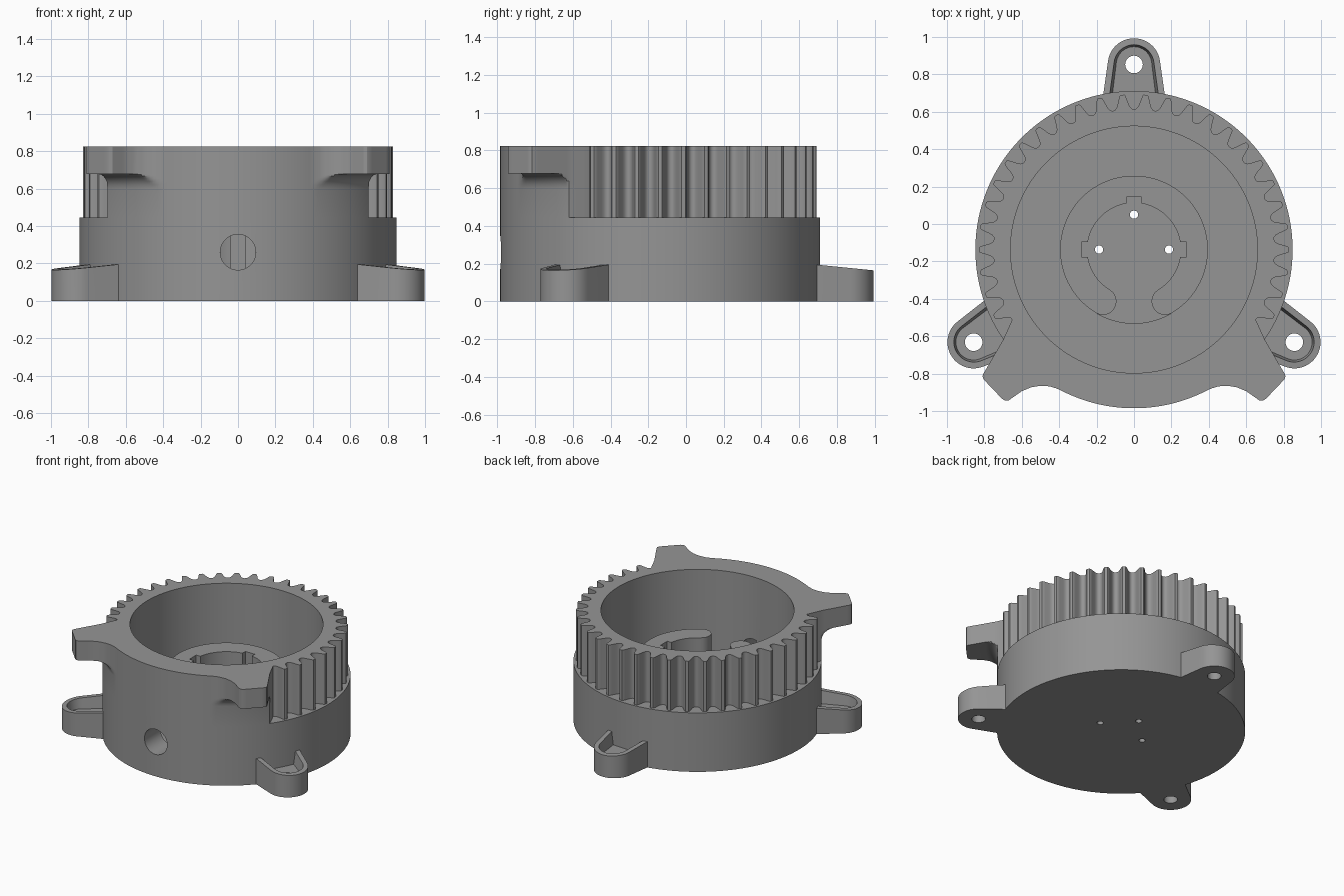
import bpy, bmesh, math
from math import sin, cos, pi, radians, hypot, atan2

if "Cube" in bpy.data.objects:
    bpy.data.objects.remove(bpy.data.objects["Cube"])

CY = -0.137            # body axis position in y
R_BODY, R_BORE = 0.848, 0.66
Z_STEP, Z_TOP, Z_FLOOR = 0.445, 0.825, 0.1

grey = bpy.data.materials.new("grey plastic")
grey.diffuse_color = (0.3, 0.3, 0.3, 1)
grey.use_nodes = True
grey.node_tree.nodes["Principled BSDF"].inputs["Base Color"].default_value = grey.diffuse_color


def finish(bm, name):
    bmesh.ops.remove_doubles(bm, verts=bm.verts, dist=1e-5)
    bmesh.ops.recalc_face_normals(bm, faces=bm.faces)
    me = bpy.data.meshes.new(name)
    bm.to_mesh(me)
    bm.free()
    ob = bpy.data.objects.new(name, me)
    me.materials.append(grey)
    bpy.context.collection.objects.link(ob)
    return ob


def loft(name, rings):
    """Closed solid through rings of equal point count, capped at both ends."""
    bm = bmesh.new()
    vs = [[bm.verts.new(p) for p in ring] for ring in rings]
    n = len(vs[0])
    for a, b in zip(vs, vs[1:]):
        for i in range(n):
            j = (i + 1) % n
            bm.faces.new((a[i], a[j], b[j], b[i]))
    bm.faces.new(vs[0])
    bm.faces.new(vs[-1])
    return finish(bm, name)


def prism(name, pts, z0, z1):
    return loft(name, [[(x, y, z) for x, y in pts] for z in (z0, z1)])


def circle(x, y, r, n=32):
    return [(x + r * cos(2 * pi * i / n), y + r * sin(2 * pi * i / n)) for i in range(n)]


def cut(ob, cutter):
    mod = ob.modifiers.new("cut", 'BOOLEAN')
    mod.operation, mod.solver, mod.object = 'DIFFERENCE', 'EXACT', cutter
    bpy.context.view_layer.objects.active = ob
    bpy.ops.object.modifier_apply(modifier=mod.name)
    bpy.data.objects.remove(cutter)


# --- upper outline in polar form: gear teeth, then arms and front wall ---
PITCH = 2 * pi / 42
TOOTH = [(0, .750), (.1, .753), (.18, .762), (.24, .777), (.32, .806), (.37, .823),
         (.42, .830), (.58, .830), (.63, .823), (.68, .806), (.76, .777), (.82, .762), (.9, .753)]
outline = [(radians(-30) + (k + f) * PITCH, r) for k in range(28) for f, r in TOOTH]

ARM = [(.652, -.513), (.70, -.62), (.805, -.80), (.81, -.815), (.805, -.83), (.705, -.935),
       (.69, -.944), (.67, -.943), (.60, -.894), (.55, -.873), (.50, -.865), (.45, -.868),
       (.40, -.884), (.34, -.912), (.27, -.941)]
right = []
for (x0, y0), (x1, y1) in zip(ARM, ARM[1:]):
    m = max(1, round(hypot(x1 - x0, y1 - y0) / 0.02))
    for i in range(m):
        x, y = x0 + (x1 - x0) * i / m, y0 + (y1 - y0) * i / m - CY
        r = hypot(x, y)
        right.append((atan2(y, x), max(r, R_BODY) if y < -.6 else r))
a_end = atan2(ARM[-1][1] - CY, ARM[-1][0])
half = a_end + pi / 2
front = [(-pi / 2 + half * i / 12, R_BODY) for i in range(-12, 13)]
left = [(-pi - a, r) for a, r in right]                     # mirrored arm
outline += [(a + 2 * pi, r) for a, r in left + front + right[:0:-1]]


def ring(z, limit=9, fixed=None):
    return [((fixed or min(r, limit)) * cos(a), CY + (fixed or min(r, limit)) * sin(a), z)
            for a, r in outline]


# --- main body: round base, geared rim, front arms with fillets, bore ---
rings = [ring(0, fixed=R_BODY), ring(Z_STEP, fixed=R_BODY), ring(Z_STEP, R_BODY)]
for i in range(7):
    t = i / 6 * pi / 2
    rings.append(ring(.60 + .077 * sin(t), R_BODY + .08 * (1 - cos(t))))
rings += [ring(.678), ring(Z_TOP), ring(Z_TOP, fixed=R_BORE), ring(Z_FLOOR, fixed=R_BORE)]
body = loft("geared_housing", rings)

# --- cable hole in the front wall ---
pts = circle(0, .26, .095, 48)
cut(body, loft("cable_hole_cutter", [[(x, y, z) for x, z in pts] for y in (-1.1, -.7)]))

# --- shallow round recess in the floor and three small holes ---
cut(body, prism("recess_cutter", circle(0, CY, .394, 90), .08, .3))
for x, y in ((0, .05), (-.187, CY), (.187, CY)):
    cut(body, prism("pin_cutter", circle(x, y, .022, 24), -.1, .2))

# --- horseshoe seat with three key slots, open to the front ---
RI, RO, RN, HW = .25, .395, .284, .04
A0, A1 = radians(-59), radians(239)
polar = lambda r, a: (r * cos(a), CY + r * sin(a))
seat = [polar(RO, A0 + (A1 - A0) * i / 90) for i in range(91)]
rm, rw = (RI + RO) / 2, (RO - RI) / 2


def round_end(a, start):
    cx, cy = polar(rm, a)
    return [(cx + rw * cos(start + pi * i / 12), cy + rw * sin(start + pi * i / 12))
            for i in range(1, 12)]


seat += round_end(A1, A1)
da = math.asin(HW / RI)
stops = [A1]
for c in (pi, pi / 2, 0):
    stops += [c + da, c - da]
stops.append(A0)
for i in range(0, len(stops), 2):
    s, e = stops[i], stops[i + 1]
    seat += [polar(RI, s + (e - s) * k / 16) for k in range(17)]
    if i + 2 < len(stops):                                  # key slot
        c = (e + stops[i + 2]) / 2
        dn = math.asin(HW / RN)
        seat += [polar(RN, c + dn), polar(RN, c - dn)]
seat += round_end(A0, A0 + pi)
horseshoe = prism("horseshoe_seat", seat, .06, .5)

# --- three mounting ears with sloped rim, pocket and screw hole ---
D = .99                                                     # screw distance from axis


def ear_outline(r, base, d0):
    arc = [(D + r * cos(t), r * sin(t)) for t in
           (radians(-82 + 164 * i / 24) for i in range(25))]
    return [(d0, -base)] + arc + [(d0, base)]


def place(pts, ang, zf):
    return [(d * cos(ang) - w * sin(ang), CY + d * sin(ang) + w * cos(ang), zf(d)) for d, w in pts]


parts = [body, horseshoe]
for name, deg in (("back", 90), ("left", 210), ("right", -30)):
    g = radians(deg)
    o = ear_outline(.14, .172, .775)
    ear = loft(name + "_mounting_ear", [place(o, g, lambda d: 0),
                                        place(o, g, lambda d: .165 + .1 * (1.13 - d))])
    cut(ear, loft("pocket_cutter", [place(ear_outline(.095, .129, .72), g, lambda d: .1),
                                    place(ear_outline(.118, .152, .72), g, lambda d: .25)]))
    cx, cy = D * cos(g), CY + D * sin(g)
    cut(ear, prism("screw_cutter", circle(cx, cy, .047), -.1, .3))
    parts.append(ear)

# --- smooth curved walls, keep edges crisp ---
for ob in parts:
    bpy.ops.object.select_all(action='DESELECT')
    ob.select_set(True)
    bpy.context.view_layer.objects.active = ob
    bpy.ops.object.shade_smooth_by_angle(angle=radians(30))
